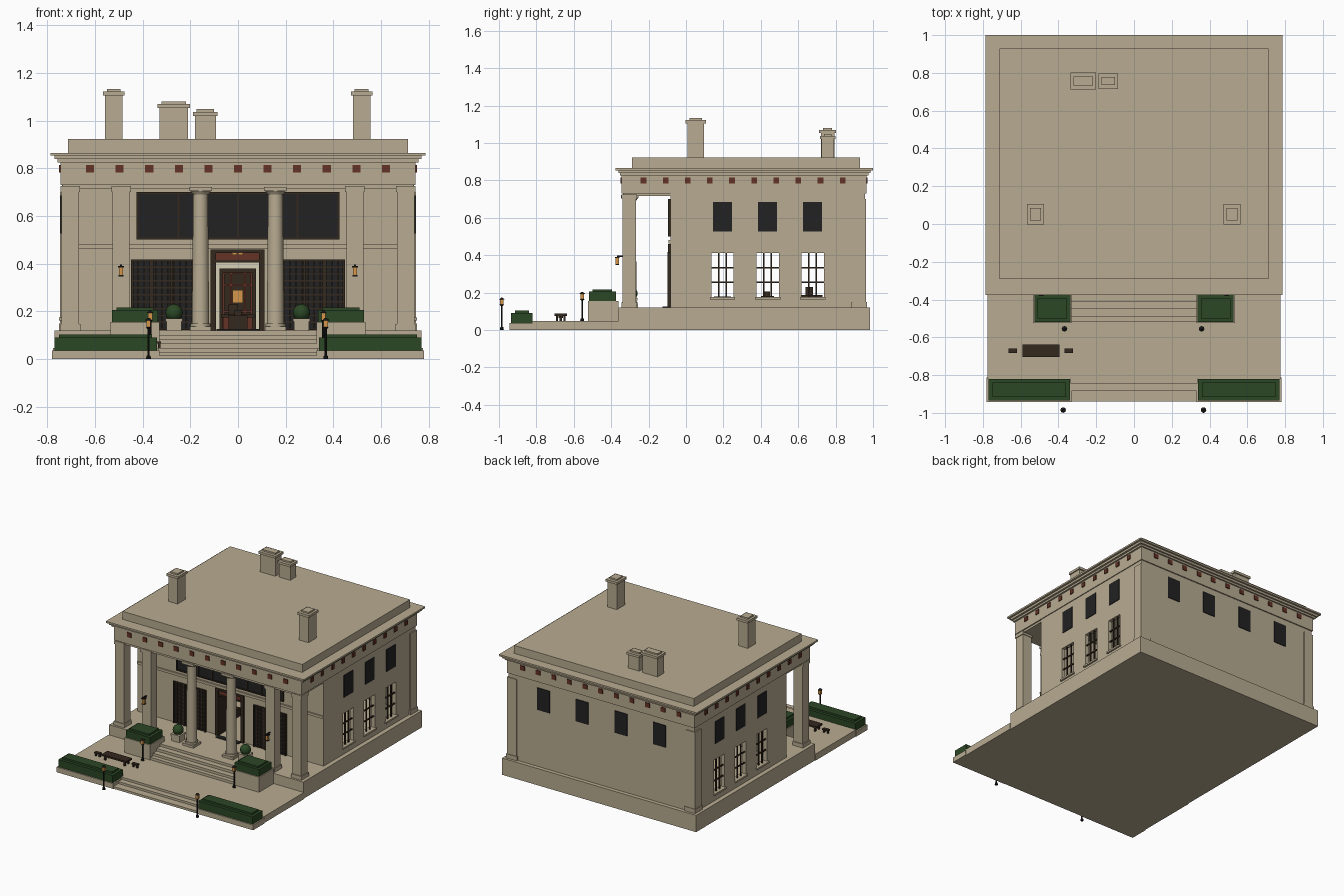
import bpy, bmesh, math
from mathutils import Matrix


def mat(name, r, g, b):
    m = bpy.data.materials.new(name)
    m.diffuse_color = (r, g, b, 1)
    return m


STONE = mat("tan_stone", 0.48, 0.41, 0.285)
GREEN = mat("hedge_green", 0.024, 0.063, 0.018)
GLASS = mat("dark_glass", 0.016, 0.016, 0.017)
WOOD = mat("dark_wood", 0.034, 0.021, 0.013)
RED = mat("red_brown", 0.13, 0.032, 0.018)
GLOW = mat("amber_light", 0.66, 0.30, 0.07)
CREAM = mat("cream_panel", 0.68, 0.64, 0.48)
IRON = mat("black_iron", 0.01, 0.01, 0.01)


def finish(name, bm, m):
    me = bpy.data.meshes.new(name)
    bm.to_mesh(me)
    bm.free()
    ob = bpy.data.objects.new(name, me)
    bpy.context.collection.objects.link(ob)
    if m:
        me.materials.append(m)
    return ob


def boxes(name, m, items, mirror=False):
    """One object from boxes (x0, x1, y0, y1, z0, z1), optionally mirrored in x."""
    bm = bmesh.new()
    items = list(items)
    if mirror:
        items += [(-b, -a, *r) for a, b, *r in items]
    for x0, x1, y0, y1, z0, z1 in items:
        mx = Matrix.Translation(((x0 + x1) / 2, (y0 + y1) / 2, (z0 + z1) / 2))
        mx = mx @ Matrix.Diagonal((x1 - x0, y1 - y0, z1 - z0, 1))
        bmesh.ops.create_cube(bm, size=1, matrix=mx)
    return finish(name, bm, m)


def rounds(name, m, spots, profile, seg=24):
    """Stacked cones: profile rows (r_bottom, r_top, z0, z1) at each (x, y)."""
    bm = bmesh.new()
    for x, y in spots:
        for r1, r2, z0, z1 in profile:
            bmesh.ops.create_cone(bm, cap_ends=True, segments=seg, radius1=r1, radius2=r2, depth=z1 - z0,
                                  matrix=Matrix.Translation((x, y, (z0 + z1) / 2)))
    return smooth(finish(name, bm, m))


def smooth(ob):
    bpy.ops.object.select_all(action='DESELECT')
    ob.select_set(True)
    bpy.context.view_layer.objects.active = ob
    bpy.ops.object.shade_smooth_by_angle(angle=math.radians(35))
    return ob


def square(x, y, w, z0, z1):
    return (x - w, x + w, y - w, y + w, z0, z1)


# Podium, terrace and the two flights of steps
boxes("podium", STONE, [(-.77, .77, -.36, .985, 0, .12)])
boxes("terrace", STONE, [(-.775, .775, -.82, -.36, 0, .047)])
boxes("terrace_steps", STONE, [(-.335, .335, y, -.82, 0, z)
                               for y, z in ((-.94, .016), (-.885, .031), (-.845, .047))])
boxes("porch_steps", STONE, [(-.335, .335, y, -.36, .03, z)
                             for y, z in ((-.52, .065), (-.49, .083), (-.45, .102), (-.41, .12))])

# Planters and clipped hedges
boxes("planters", STONE, [(.33, .78, -.943, -.812, 0, .037), (.33, .535, -.525, -.36, 0, .155)], True)
boxes("hedges", GREEN, [(.34, .77, -.935, -.82, .037, .09), (.36, .75, -.915, -.84, .09, .103),
                        (.335, .528, -.518, -.375, .155, .205), (.355, .51, -.5, -.395, .205, .217)], True)

# Hollow main walls with door and side window openings
SIDE_Y = (.195, .436, .677)
walls = boxes("walls", STONE, [(-.738, .738, -.083, .957, .12, .74)])
cuts = [(-.71, .71, -.055, .93, .1, .7), (-.113, .108, -.2, 0, .1, .455)]
cuts += [(-1, 1, y - .06, y + .06, .175, .412) for y in SIDE_Y]
for c in cuts:
    cutter = boxes("opening_cutter", None, [c])
    cutter.hide_render = True
    cutter.hide_set(True)
    mod = walls.modifiers.new("opening", 'BOOLEAN')
    mod.operation, mod.solver, mod.object = 'DIFFERENCE', 'EXACT', cutter
boxes("back_corner_pilasters", STONE, [(.67, .746, .89, .963, .15, .70), (.665, .75, .885, .967, .12, .15)], True)
boxes("front_wall_course", STONE, [(-.738, .738, -.093, -.083, .462, .48)])

# Entablature, cornice and attic
boxes("entablature", STONE, [(-.735, .735, -.337, .957, .715, .735), (-.744, .744, -.345, .965, .73, .83),
                             (-.756, .756, -.352, .975, .825, .842), (-.77, .77, -.362, .987, .838, .853),
                             (-.785, .785, -.377, 1.0, .853, .865)])
boxes("attic", STONE, [(-.713, .713, -.29, .93, .86, .922)])

# Frieze blocks on all four sides
blocks = []
for i in range(11):
    x = -.62 + i * .124
    blocks += [(x - .017, x + .017, -.351, -.34, .782, .814), (x - .017, x + .017, .96, .971, .782, .814)]
for i in range(10):
    y = -.227 + i * .1183
    blocks += [(s - .006, s + .006, y - .015, y + .015, .782, .814) for s in (-.744, .744)]
boxes("frieze_blocks", RED, blocks)

# Porch piers and round columns
piers = []
for x in (.703, .49):
    piers += [square(x, -.303, .036, .12, .72), square(x, -.303, .042, .12, .147), square(x, -.303, .041, .70, .725)]
boxes("porch_piers", STONE, piers, True)
cols = [(-.157, -.3), (.157, -.3)]
rounds("round_columns", STONE, cols, [(.042, .042, .135, .15), (.036, .031, .15, .695), (.033, .045, .69, .708)])
boxes("column_plinths", STONE, [square(.157, -.3, .044, .12, .136), square(.157, -.3, .047, .705, .722)], True)

# Chimneys with stepped caps: x, y, half width, half depth, shaft top
ch = []
for x, y, w, d, z in ((-.521, .052, .037, .045, 1.105), (.518, .052, .037, .045, 1.105),
                      (-.269, .757, .06, .036, 1.053), (-.137, .757, .044, .032, 1.02)):
    ch += [(x - w, x + w, y - d, y + d, .9, z), (x - w - .008, x + w + .008, y - d - .009, y + d + .009, z, z + .017),
           (x - w + .008, x + w - .008, y - d + .012, y + d - .012, z + .017, z + .028)]
boxes("chimneys", STONE, ch)

# Upper windows on sides and back, as thin plates
up = [(s - .004, s + .004, y - .051, y + .051, .527, .685) for s in (-.739, .739) for y in SIDE_Y]
up += [(x - .05, x + .05, .954, .962, .527, .685) for x in (-.46, -.155, .155, .46)]
boxes("upper_windows", GLASS, up)

# Lower side windows: sills, frames and muntins
sills, bars = [], []
for y in SIDE_Y:
    sills.append((.70, .75, y - .068, y + .068, .163, .175))
    bars += [(.722, .73, y + o - .004, y + o + .004, .175, .412) for o in (-.02, .02)]
    bars += [(.722, .73, y - .06, y + .06, z - .004, z + .004) for z in (.255, .333)]
boxes("side_sills", STONE, sills, True)
boxes("side_muntins", WOOD, bars, True)

# Long upper front window
boxes("front_upper_glass", GLASS, [(-.42, .42, -.09, -.082, .507, .697)])
boxes("front_upper_frame", WOOD, [(-.425, .425, -.096, -.083, z - .004, z + .004) for z in (.505, .697)] +
      [(x - .004, x + .004, -.096, -.083, .505, .697) for x in (-.421, -.25, -.14, 0, .14, .25, .421)])

# Latticed front windows flanking the door
boxes("lattice_glass", GLASS, [(.193, .443, -.089, -.081, .125, .415)], True)
lat = [(.193 + i * .025 - .003, .193 + i * .025 + .003, -.096, -.086, .122, .415) for i in range(11)]
lat += [(.19, .446, -.095, -.086, .125 + i * .029 - .003, .125 + i * .029 + .003) for i in range(11)]
lat += [(x - .005, x + .005, -.099, -.086, .12, .418) for x in (.193, .277, .36, .443)]
boxes("lattice_bars", WOOD, lat, True)

# Doorway, open leaves and interior seen through it
boxes("door_frame", WOOD, [(-.116, -.093, -.096, -.05, .12, .458), (.088, .111, -.096, -.05, .12, .458),
                           (-.116, .111, -.096, -.05, .445, .46), (-.1, .1, -.09, -.06, .405, .415),
                           (-.103, -.093, -.05, .08, .12, .44), (.088, .098, -.05, .08, .12, .44)])
boxes("door_transom", RED, [(-.093, .088, -.085, -.065, .415, .445)])
boxes("transom_lights", GLOW, [(x - .01, x + .01, -.092, -.084, .436, .454) for x in (-.015, .01)])
boxes("door_mat", GLASS, [(-.09, .09, -.125, -.09, .12, .126)])
boxes("inner_wall_panel", CREAM, [(-.11, .11, .915, .93, .12, .44)])
boxes("inner_panelling", WOOD, [(-.078, .075, .9, .915, .12, .38)])
boxes("inner_trim", RED, [(x - .004, x + .004, .892, .9, .12, .36) for x in (-.06, -.03, .03, .057)] +
      [(-.062, .06, .892, .9, z - .004, z + .004) for z in (.2, .31, .36)])
boxes("inner_picture", GLOW, [(-.024, .02, .885, .893, .235, .29)])
boxes("desk", RED, [(-.06, .06, .62, .72, .12, .175)])
boxes("desk_top", WOOD, [(-.07, .07, .61, .73, .175, .187), (-.04, 0, .64, .68, .187, .23),
                         (-.35, -.15, .15, .24, .12, .18), (.15, .35, .15, .24, .12, .18),
                         (-.04, .04, .40, .47, .12, .182), (-.015, .015, .42, .45, .182, .205)])

# Potted topiary balls
tops = [(-.268, -.295), (.266, -.295)]
boxes("topiary_pots", STONE, [square(x, y, .032, .12, .165) for x, y in tops] +
      [square(x, y, .036, .158, .17) for x, y in tops])
bm = bmesh.new()
for x, y in tops:
    bmesh.ops.create_uvsphere(bm, u_segments=20, v_segments=12, radius=.036, matrix=Matrix.Translation((x, y, .195)))
smooth(finish("topiary_balls", bm, GREEN))

# Lamp posts: x, y, base height, lantern height
posts = [(-.375, -.985, 0, .135), (.368, -.985, 0, .135), (-.368, -.555, .047, .165), (.358, -.555, .047, .165)]
for x, y, z0, z in posts:
    rounds("lamp_post", IRON, [(x, y)], [(.011, .008, z0, z0 + .015), (.005, .005, z0, z),
                                         (.006, .012, z - .008, z), (.015, .004, z + .028, z + .038)], 8)
    boxes("lamp_post_light", GLOW, [square(x, y, .009, z, z + .028)])

# Wall lanterns on the inner piers
boxes("wall_lantern_lights", GLOW, [square(.49, -.368, .009, .352, .385)], True)
boxes("wall_lantern_brackets", IRON, [square(.49, -.368, .012, .385, .391), square(.49, -.368, .01, .346, .352),
                                      (.486, .494, -.37, -.335, .391, .397)], True)

# Terrace table with end stools
boxes("terrace_bench", WOOD, [(-.59, -.395, -.703, -.637, .075, .087)] +
      [(x - .006, x + .006, y - .006, y + .006, .047, .076) for x in (-.57, -.415) for y in (-.69, -.65)])
boxes("end_stools", WOOD, [(x - .023, x + .023, -.682, -.658, .065, .075) for x in (-.642, -.345)] +
      [(x - .005, x + .005, -.676, -.664, .047, .066) for x in (-.657, -.627, -.36, -.33)])
